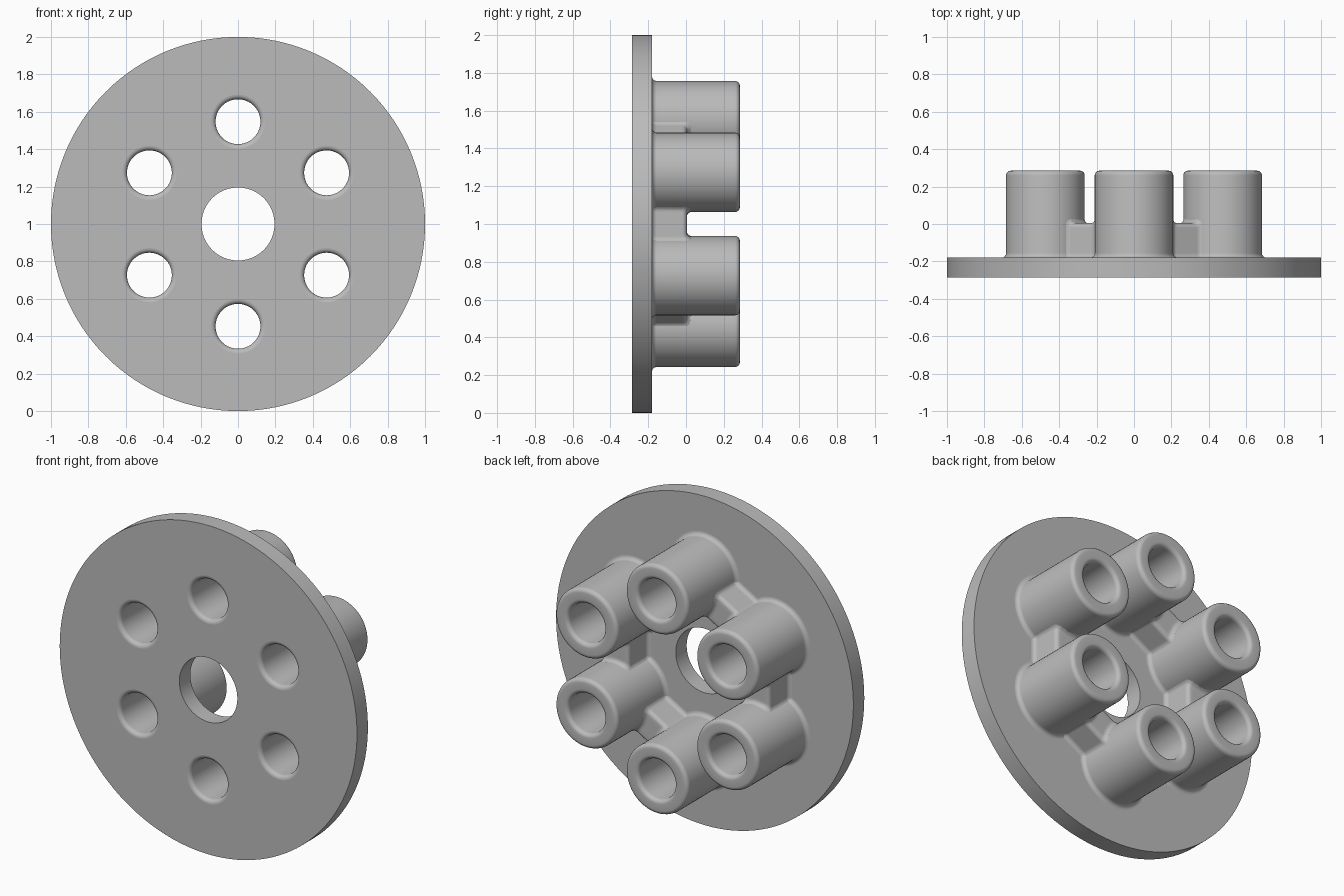
import bpy, bmesh
from math import sin, cos, pi, sqrt, radians
from mathutils import Matrix

cube = bpy.data.objects.get("Cube")
if cube:
    bpy.data.objects.remove(cube, do_unlink=True)

FRONT, FACE, TIP = -0.285, -0.18, 0.285    # plate front, plate back, tube ends
PITCH, OUTER, BORE = 0.547, 0.21, 0.12     # ring radius, tube radii
FILLET, RIB_HALF, RIB_TOP = 0.025, 0.09, 0.005
SEGS = 64

grey = bpy.data.materials.new("plain grey")
grey.use_nodes = True
grey.diffuse_color = (0.5, 0.5, 0.5, 1)
grey.node_tree.nodes["Principled BSDF"].inputs["Base Color"].default_value = grey.diffuse_color


def arc(cx, cy, r, start, end, steps=6):
    angles = [radians(start + (end - start) * i / steps) for i in range(steps + 1)]
    return [(cx + r * cos(a), cy + r * sin(a)) for a in angles]


def lathe(bm, profile, offset=0, segs=SEGS):
    """Spin a closed (radius, y) profile around the y axis, shifted up z."""
    rings = [[bm.verts.new((r * sin(2 * pi * i / segs), y, offset + r * cos(2 * pi * i / segs)))
              for r, y in profile] for i in range(segs)]
    for i in range(segs):
        a, b = rings[i], rings[(i + 1) % segs]
        for j in range(len(profile)):
            k = (j + 1) % len(profile)
            bm.faces.new((a[j], a[k], b[k], b[j]))


def finish(bm, name):
    bmesh.ops.recalc_face_normals(bm, faces=bm.faces)
    mesh = bpy.data.meshes.new(name)
    bm.to_mesh(mesh)
    bm.free()
    mesh.materials.append(grey)
    return mesh


def place(name, mesh, turn=0):
    obj = bpy.data.objects.new(name, mesh)
    obj.location.z = 1
    obj.rotation_euler.y = radians(turn)
    bpy.context.collection.objects.link(obj)
    return obj


def smooth(obj):
    bpy.ops.object.select_all(action='DESELECT')
    obj.select_set(True)
    bpy.context.view_layer.objects.active = obj
    bpy.ops.object.shade_smooth_by_angle(angle=radians(35))


# Round plate with a centre hole
bm = bmesh.new()
lathe(bm, [(0.195, FRONT), (1, FRONT), (1, FACE), (0.195, FACE)], segs=128)
plate = place("round_plate", finish(bm, "round_plate"))

# Cut the six openings where the tubes pass through
bm = bmesh.new()
for k in range(6):
    bmesh.ops.create_cone(
        bm, cap_ends=True, segments=SEGS, radius1=BORE + FILLET, radius2=BORE + FILLET, depth=0.5,
        matrix=Matrix.Rotation(k * pi / 3, 4, 'Y') @ Matrix.Translation((0, FRONT, PITCH))
        @ Matrix.Rotation(pi / 2, 4, 'X'))
cutter = place("opening_cutter", finish(bm, "opening_cutter"))
cutter.hide_render = True
cut = plate.modifiers.new("openings", 'BOOLEAN')
cut.operation = 'DIFFERENCE'
cut.solver = 'EXACT'
cut.object = cutter
bpy.context.view_layer.objects.active = plate
bpy.ops.object.modifier_apply(modifier=cut.name)
bpy.data.objects.remove(cutter, do_unlink=True)
smooth(plate)

# Tube: rounded front rim, bore, rounded tip, outer wall and base fillet
f = FILLET
profile = (arc(BORE + f, FRONT + f, f, 270, 180)
           + arc(BORE + f, TIP - f, f, 180, 90)
           + arc(OUTER - f, TIP - f, f, 90, 0)
           + arc(OUTER + f, FACE + f, f, 180, 270)
           + [(OUTER + f, FACE - f), (BORE + f, FACE - f)])
bm = bmesh.new()
lathe(bm, profile, PITCH)
tube_mesh = finish(bm, "tube")

# Rib between two tubes, filleted into the plate and flaring into both tubes
half = PITCH / 2
side = ([(x, y, 0) for x, y in arc(f, FACE + f, f, 270, 180)]
        + [(x, y, 1) for x, y in arc(-f, RIB_TOP - f, f, 0, 90)])


def blend(d, start):
    """Rise of a fillet at distance d from a tube, beginning at start."""
    depth = min(max(start - d, 0), f)
    return f - sqrt(f * f - depth * depth)


def rib_section(s):
    """Half of a rib section at distance s from the nearer tube's axis."""
    start = sqrt((OUTER + f) ** 2 - (RIB_HALF + f) ** 2)
    width = RIB_HALF + min(blend(s, start), 0.013)
    pts = [(width + dw, y, lift) for dw, y, lift in side]
    pts += [((width - f) * t, RIB_TOP, 1) for t in (0.66, 0.33, 0)]
    return [(w, y + lift * blend(sqrt(s * s + w * w), OUTER + f)) for w, y, lift in pts]


steps = 16
inner = 0.15
bm = bmesh.new()
rows = []
for i in range(-steps, steps + 1):
    s = half - (half - inner) * abs(i) / steps
    x = (half - inner) * i / steps
    pts = rib_section(s)
    pts += [(-w, y) for w, y in reversed(pts[:-1])]
    rows.append([bm.verts.new((x, y, PITCH * cos(pi / 6) + w)) for w, y in pts])
for a, b in zip(rows, rows[1:]):
    for j in range(len(a)):
        k = (j + 1) % len(a)
        bm.faces.new((a[j], a[k], b[k], b[j]))
bm.faces.new(rows[0])
bm.faces.new(rows[-1])
rib_mesh = finish(bm, "rib")

# Six tubes and six ribs around the ring
for k in range(6):
    tube = place(f"tube_{k + 1}", tube_mesh, 60 * k)
    rib = place(f"rib_{k + 1}", rib_mesh, 60 * k + 30)
    if k == 0:
        smooth(tube)
        smooth(rib)
